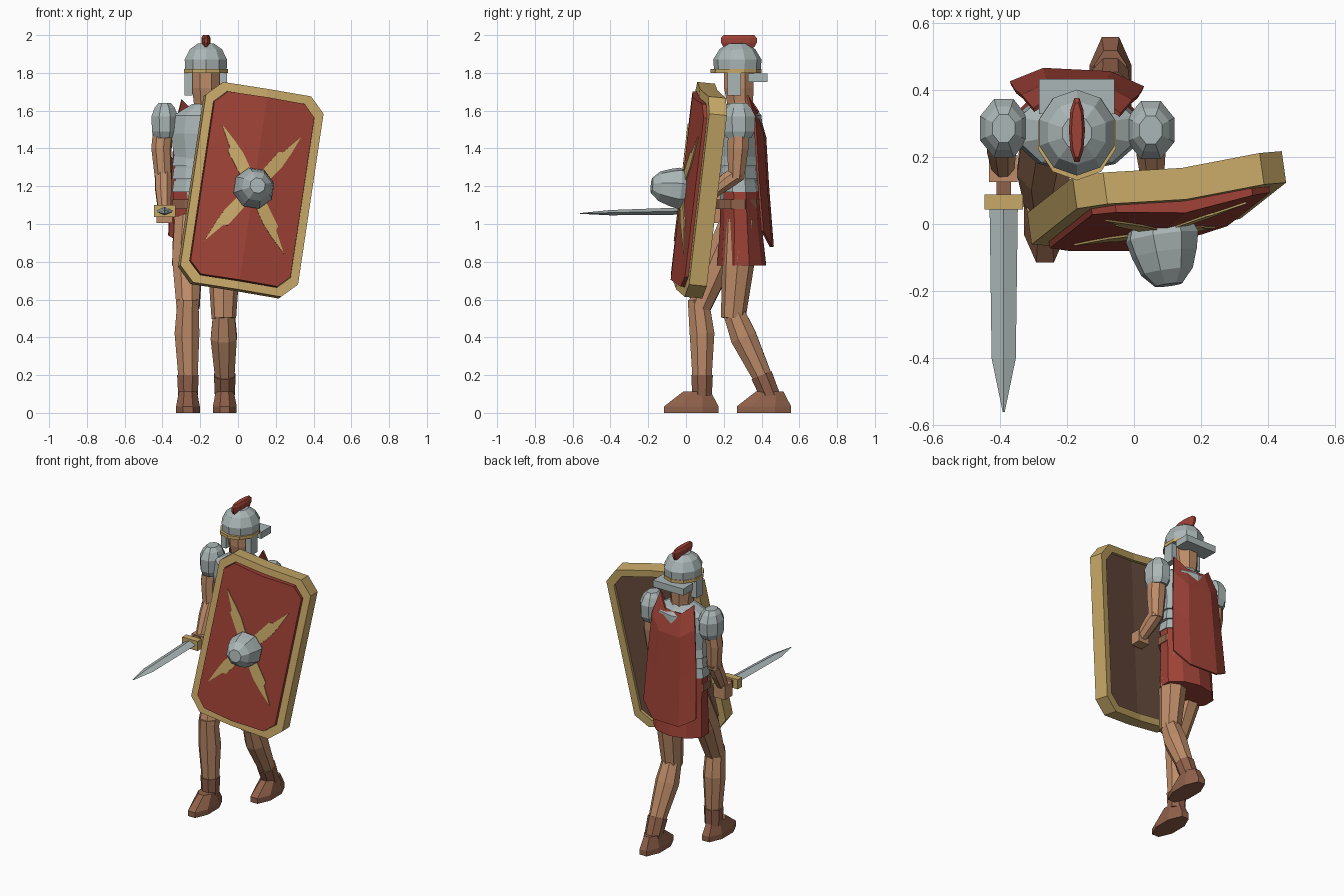
import bpy, bmesh, math
from mathutils import Matrix, Vector

if "Cube" in bpy.data.objects:
    bpy.data.objects.remove(bpy.data.objects["Cube"], do_unlink=True)


def material(name, r, g, b):
    m = bpy.data.materials.new(name)
    m.use_nodes = True
    m.diffuse_color = (r, g, b, 1)
    m.node_tree.nodes["Principled BSDF"].inputs["Base Color"].default_value = (r, g, b, 1)
    return m


steel = material("steel", .41, .47, .47)
gold = material("gold", .58, .40, .14)
red = material("red", .34, .054, .037)
skin = material("skin", .51, .26, .14)
leather = material("leather", .28, .12, .07)
wood = material("dark wood", .155, .08, .053)


def finish(name, bm, mat, matrix=None):
    bmesh.ops.recalc_face_normals(bm, faces=bm.faces)
    me = bpy.data.meshes.new(name)
    bm.to_mesh(me)
    bm.free()
    me.materials.append(mat)
    ob = bpy.data.objects.new(name, me)
    if matrix:
        ob.matrix_world = matrix
    bpy.context.collection.objects.link(ob)
    return ob


def bridge(name, loops, mat, matrix=None, closed=False):
    """Skin a row of point loops; cap the ends unless the row is closed."""
    bm = bmesh.new()
    rows = [[bm.verts.new(p) for p in loop] for loop in loops]
    n = len(rows[0])
    pairs = list(zip(rows, rows[1:])) + ([(rows[-1], rows[0])] if closed else [])
    for a, b in pairs:
        for i in range(n):
            j = (i + 1) % n
            bm.faces.new((a[i], a[j], b[j], b[i]))
    if not closed:
        bm.faces.new(rows[0])
        bm.faces.new(rows[-1])
    return finish(name, bm, mat, matrix)


def loft(name, x, rings, mat, sides=8, turn=.5, matrix=None):
    """Upright stack of ellipses: (y, z, x radius, y radius)."""
    angles = [math.tau * (i + turn) / sides for i in range(sides)]
    return bridge(name, [[(x + rx * math.cos(a), y + ry * math.sin(a), z) for a in angles]
                         for y, z, rx, ry in rings], mat, matrix)


def limb(name, points, mat=skin, sides=8):
    """Tapered tube through (x, y, z, radius) points."""
    pts = [Vector(p[:3]) for p in points]
    turn = (pts[-1] - pts[0]).to_track_quat('Z', 'Y')
    angles = [math.tau * (i + .5) / sides for i in range(sides)]
    return bridge(name, [[p + turn @ Vector((r[3] * math.cos(a), r[3] * math.sin(a), 0))
                          for a in angles] for p, r in zip(pts, points)], mat)


def box(name, center, size, mat):
    bm = bmesh.new()
    bmesh.ops.create_cube(bm, size=1)
    bmesh.ops.scale(bm, vec=size, verts=bm.verts)
    return finish(name, bm, mat, Matrix.Translation(center))


CX, CY = -.17, .28    # body axis

# Head and helmet
loft("head", CX, [(.29, 1.56, .065, .065), (.285, 1.65, .07, .075),
                  (.28, 1.72, .08, .085), (.28, 1.84, .08, .085)], skin)
loft("helmet_dome", CX, [(.272, 1.80, .115, .122), (.272, 1.87, .118, .128),
                         (.272, 1.925, .09, .095), (.272, 1.955, .045, .05)], steel, 10)
loft("helmet_band", CX, [(.265, 1.80, .122, .135), (.265, 1.82, .122, .135)], gold, 10)
box("neck_guard", (CX, .38, 1.775), (.225, .105, .045), steel)
for side, tag in ((-1, "right"), (1, "left")):
    box(tag + "_cheek_guard", (CX + side * .092, .255, 1.75), (.04, .07, .14), steel)
loft("helmet_crest", CX, [(.28, 1.935, .018, .085), (.28, 1.96, .024, .1),
                          (.28, 1.985, .024, .1), (.28, 2.0, .016, .085)], red, 10, 0)

# Torso armour with overlapping bands
loft("cuirass", CX, [(CY, 1.12, .165, .1), (CY, 1.34, .175, .108), (CY, 1.48, .195, .125),
                     (CY, 1.575, .18, .12), (CY, 1.61, .12, .09), (.285, 1.635, .075, .07)],
     steel, 10)
for i in range(3):
    z = 1.17 + i * .068
    loft(f"armour_band_{i + 1}", CX, [(CY, z, .187, .114), (CY, z + .06, .178, .106)], steel, 10)
loft("belt", CX, [(.275, 1.08, .187, .12), (.275, 1.13, .187, .12)], leather, 10)
loft("tunic_skirt", CX, [(.285, 1.17, .18, .105), (.29, 1.0, .182, .11),
                         (.295, .78, .188, .13)], red, 10)

# Cape, a bent sheet hanging from the shoulders
bm = bmesh.new()
rows = []
for z, y, w in ((1.6, .385, .13), (1.46, .425, .165), (1.2, .44, .185), (.88, .465, .2)):
    rows.append([bm.verts.new((CX + w * u, y - d, z + d * lift)) for u, d, lift in
                 ((-1, .04, 1.5), (-.5, 0, 0), (.5, .01, 0), (1, .055, 1.5))])
for a, b in zip(rows, rows[1:]):
    for i in range(3):
        bm.faces.new((a[i], a[i + 1], b[i + 1], b[i]))
cape = finish("cape", bm, red)
cape.modifiers.new("thickness", 'SOLIDIFY').thickness = .012

# Shoulder guards
for tag, x, y in (("right", -.388, .285), ("left", .05, .28)):
    loft(tag + "_shoulder_guard", x, [(y, 1.455, .06, .07), (y, 1.49, .073, .09),
         (y, 1.57, .076, .094), (y, 1.615, .058, .07), (y, 1.64, .036, .045)], steel)

# Arms and hands
limb("right_upper_arm", [(-.39, .29, 1.55, .055), (-.405, .275, 1.4, .055), (-.395, .265, 1.24, .046)])
limb("right_forearm", [(-.395, .275, 1.28, .046), (-.395, .23, 1.19, .047), (-.39, .165, 1.07, .035)])
box("right_hand", (-.39, .165, 1.05), (.085, .08, .09), skin)
limb("left_upper_arm", [(.05, .28, 1.55, .06), (.055, .275, 1.4, .06), (.05, .265, 1.24, .046)])
limb("left_forearm", [(.05, .28, 1.27, .046), (.05, .22, 1.23, .047), (.055, .13, 1.16, .036)])
box("left_hand", (.055, .125, 1.155), (.08, .07, .08), skin)

# Legs, boots and feet
legs = {"right": ([(-.25, .27, 1.02, .09), (-.268, .17, .8, .085), (-.265, .07, .56, .065)],
                  [(-.265, .065, .6, .06), (-.27, .085, .42, .071), (-.265, .085, .2, .056),
                   (-.265, .085, .09, .05)], .028),
        "left": ([(-.09, .29, 1.02, .09), (-.075, .275, .78, .085), (-.075, .25, .5, .065)],
                 [(-.075, .25, .54, .06), (-.075, .305, .4, .075), (-.07, .4, .2, .056),
                  (-.07, .45, .08, .05)], .413)}
for tag, (thigh, shin, fy) in legs.items():
    limb(tag + "_thigh", thigh)
    limb(tag + "_shin", shin)
    cuff = [(x, y, z, r + .006) for x, y, z, r in shin[2:]]
    limb(tag + "_boot_cuff", cuff, leather)
    loft(tag + "_foot", shin[-1][0], [(fy, 0, .068, .155), (fy, .035, .068, .155),
                                     (fy + .03, .112, .052, .08)], leather)

# Short sword
box("sword_grip", (-.388, .125, 1.068), (.042, .09, .042), leather)
box("sword_guard", (-.388, .065, 1.068), (.115, .045, .064), gold)
bridge("sword_blade", [[(-.388 + w * a, y, z + t * b) for a, b in ((1, 0), (0, 1), (-1, 0), (0, -1))]
                       for y, z, w, t in ((.05, 1.07, .042, .02), (-.4, 1.06, .036, .014),
                                          (-.56, 1.056, .003, .002))], steel)

# Shield: a bent, corner-cut slab in its own tilted frame
place = (Matrix.Translation((.07, .06, 1.18)) @ Matrix.Rotation(math.radians(8), 4, 'Z')
         @ Matrix.Rotation(math.radians(-5.5), 4, 'X') @ Matrix.Rotation(math.radians(9.3), 4, 'Y'))


def outline(w, h, cut, y, bend):
    half = [(0, h), (w - cut, h), (w, h - cut), (w, cut - h), (w - cut, -h), (0, -h)]
    pts = half + [(-x, z) for x, z in half[-2:0:-1]]
    return [(x, y + bend * abs(x), z) for x, z in pts]


def panel(name, front, back, mat):
    """Slab of two bent halves, so that the fold stays crisp."""
    bm = bmesh.new()
    for loop in (front, back):
        v = [bm.verts.new(p) for p in loop]
        bm.faces.new(v[:6])
        bm.faces.new(v[5:] + v[:1])
    bmesh.ops.bridge_loops(bm, edges=[e for e in bm.edges if e.is_boundary])
    return finish(name, bm, mat, place)


W, H, BEND = .318, .54, .065
bridge("shield_rim", [outline(W, H, .08, -.05, BEND), outline(W, H, .08, .045, BEND),
                      outline(W - .045, H - .045, .065, .045, BEND),
                      outline(W - .045, H - .045, .065, -.05, BEND)], gold, place, True)
panel("shield_face", outline(W - .048, H - .048, .063, -.085, .13),
      outline(W - .048, H - .048, .063, -.01, BEND), red)
panel("shield_back", outline(W - .043, H - .043, .065, -.008, BEND),
      outline(W - .043, H - .043, .065, .025, BEND), wood)

# Four ray plates and the boss on the shield face
for i, (sx, sz) in enumerate(((1, 1), (-1, 1), (-1, -1), (1, -1))):
    axis = Vector((sx * .215, 0, sz * .315))
    across = Vector((axis.z, 0, -axis.x)).normalized()
    flat = [axis * t + across * w for t, w in
            ((.1, -.03), (.62, -.034), (.66, -.016), (1, 0), (.72, .022), (.5, .034), (.1, .03))]
    bridge(f"shield_ray_{i + 1}", [[(p.x, -.085 + .13 * abs(p.x) - d, p.z) for p in flat]
                                   for d in (.006, -.002)], gold, place)
loft("shield_boss", 0, [(0, .07, .1, .1), (0, .1, .112, .112), (0, .15, .1, .1),
                        (0, .205, .08, .08), (0, .245, .042, .042)], steel, 8, .5,
     place @ Matrix.Rotation(math.pi / 2, 4, 'X'))
